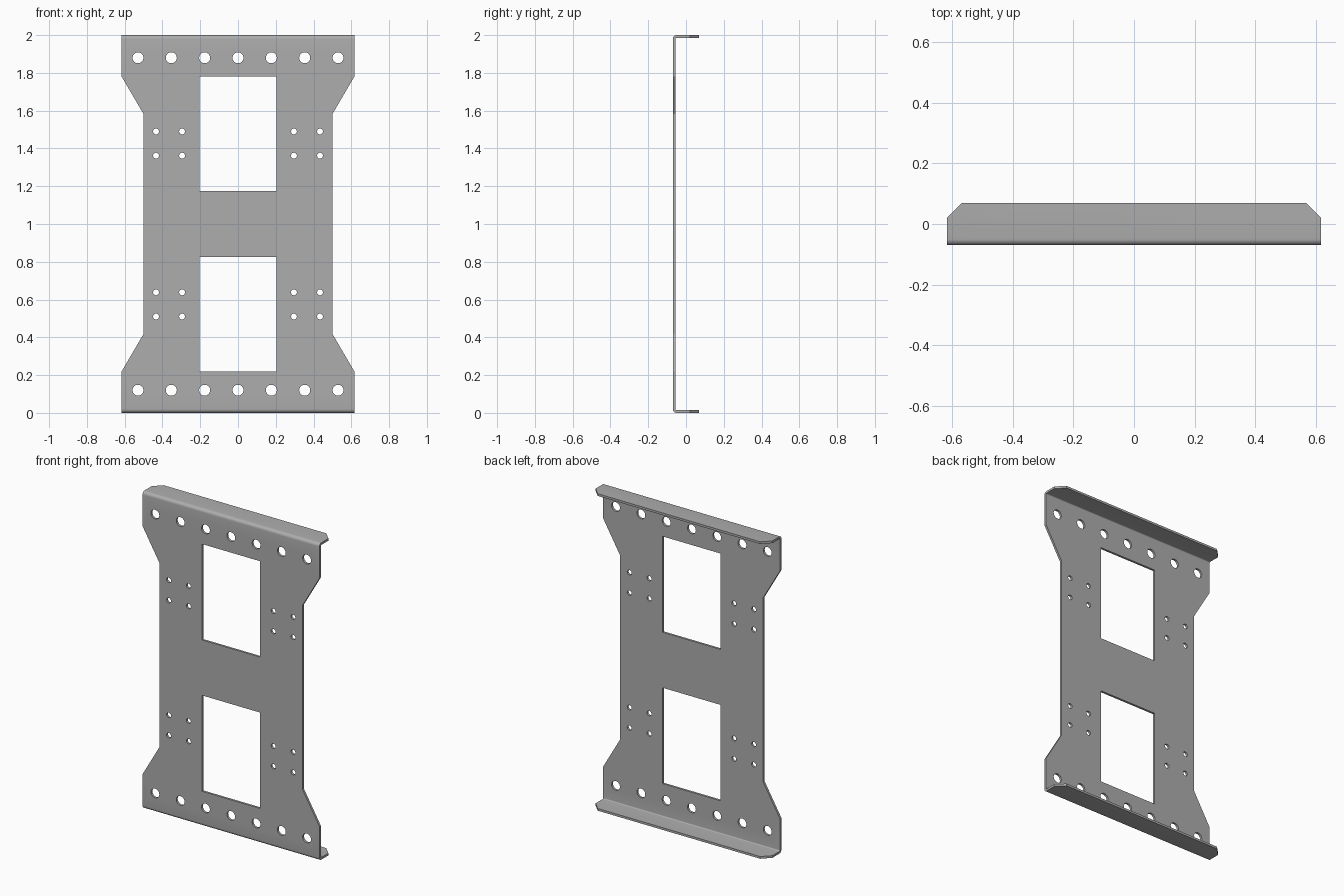
import bpy, bmesh
from math import sin, cos, pi, radians
from mathutils import Vector, Matrix

if "Cube" in bpy.data.objects:
    bpy.data.objects.remove(bpy.data.objects["Cube"])

HALF_W, HALF_D, HEIGHT = 0.617, 0.07, 2.0
THICK, BEND = 0.014, 0.02

steel = bpy.data.materials.new("grey steel")
steel.use_nodes = True
steel.diffuse_color = (0.42, 0.42, 0.42, 1)
steel.node_tree.nodes["Principled BSDF"].inputs["Base Color"].default_value = steel.diffuse_color


def prism(bm, points, direction):
    """Closed polygon extruded along a direction."""
    face = bm.faces.new([bm.verts.new(p) for p in points])
    out = bmesh.ops.extrude_face_region(bm, geom=[face])
    moved = [v for v in out["geom"] if isinstance(v, bmesh.types.BMVert)]
    bmesh.ops.translate(bm, vec=direction, verts=moved)


def through_web(bm, outline):
    """Cutter prism passing front to back through the web only."""
    prism(bm, [(x, -0.2, z) for x, z in outline], Vector((0, 0.18, 0)))


def round_hole(bm, x, z, radius, sides):
    through_web(bm, [(x + radius * cos(2 * pi * i / sides),
                      z + radius * sin(2 * pi * i / sides)) for i in range(sides)])


def make_object(name, bm):
    bmesh.ops.recalc_face_normals(bm, faces=bm.faces)
    mesh = bpy.data.meshes.new(name)
    bm.to_mesh(mesh)
    bm.free()
    obj = bpy.data.objects.new(name, mesh)
    bpy.context.collection.objects.link(obj)
    return obj


def bend_arc(radius, steps=6):
    """Lower bend, from the flange round to the web."""
    cy, cz = -HALF_D + BEND, BEND
    return [(cy - radius * sin(a), cz - radius * cos(a))
            for a in (pi / 2 * i / steps for i in range(steps + 1))]


# Folded sheet: C-shaped section swept along the width
outer = [(HALF_D, 0)] + bend_arc(BEND)
inner = [(HALF_D, THICK)] + bend_arc(BEND - THICK)
flip = lambda pts: [(y, HEIGHT - z) for y, z in reversed(pts)]
section = outer + flip(outer) + list(reversed(flip(inner))) + list(reversed(inner))
bm = bmesh.new()
prism(bm, [(-HALF_W, y, z) for y, z in section], Vector((2 * HALF_W, 0, 0)))
plate = make_object("folded_mounting_plate", bm)
plate.data.materials.append(steel)

# Cutters, all mirrored about mid height
bm = bmesh.new()
for m in (lambda z: z, lambda z: HEIGHT - z):
    # Window and row of large holes
    through_web(bm, [(-0.203, m(0.22)), (0.203, m(0.22)), (0.203, m(0.825)), (-0.203, m(0.825))])
    for i in range(-3, 4):
        round_hole(bm, i * 0.1765, m(0.12), 0.029, 32)
    # Groups of four small holes
    for side in (-1, 1):
        for x in (0.296, 0.434):
            for z in (0.51, 0.638):
                round_hole(bm, side * x, m(z), 0.0155, 24)
# Waisted sides and clipped flange corners
for side in (-1, 1):
    edge, far = side * HALF_W, side * 0.9
    slope = 0.117 / 0.2
    through_web(bm, [(side * 0.5, 0.418), (side * 0.5, 1.582),
                     (edge, 1.782), (far, 1.782), (far, 0.218), (edge, 0.218)])
    for z in (-0.1, HEIGHT - 0.1):
        prism(bm, [(edge - side * 0.05, HALF_D, z), (edge - side * 0.05, 0.2, z),
                   (far, 0.2, z), (far, HALF_D - 0.05, z), (edge, HALF_D - 0.05, z)],
              Vector((0, 0, 0.2)))
cutter = make_object("hole_cutter", bm)
cutter.hide_render = True

cut = plate.modifiers.new("cutouts", 'BOOLEAN')
cut.operation, cut.solver, cut.object = 'DIFFERENCE', 'EXACT', cutter

# Apply the cut, drop the helper and smooth only the bends and holes
bpy.ops.object.select_all(action='DESELECT')
bpy.context.view_layer.objects.active = plate
plate.select_set(True)
bpy.ops.object.modifier_apply(modifier=cut.name)
bpy.data.objects.remove(cutter)
bpy.ops.object.shade_smooth_by_angle(angle=radians(30))
